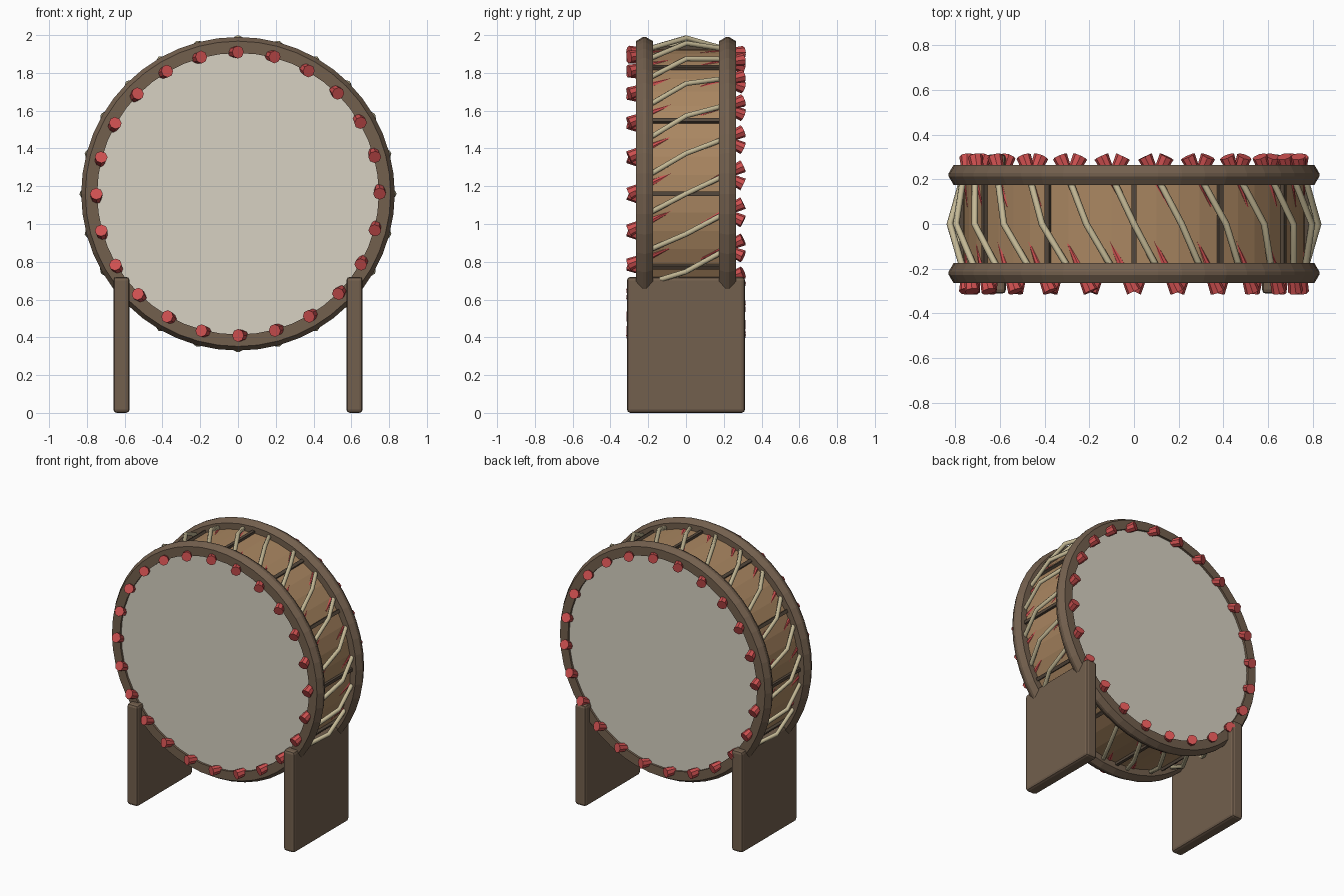
import bpy, bmesh
from math import sin, cos, pi, radians
from mathutils import Vector, Matrix

if "Cube" in bpy.data.objects:
    bpy.data.objects.remove(bpy.data.objects["Cube"])

CZ = 1.16      # drum axis height
N = 48         # sides of the drum
COUNT = 24     # pegs and ropes around the rim


def mat(name, r, g, b):
    m = bpy.data.materials.new(name)
    m.diffuse_color = (r, g, b, 1)
    m.use_nodes = True
    m.node_tree.nodes["Principled BSDF"].inputs["Base Color"].default_value = m.diffuse_color
    return m


DARK = mat("dark_wood", 0.17, 0.115, 0.075)
BAR = mat("seam_wood", 0.09, 0.065, 0.045)
TAN = mat("shell_wood", 0.40, 0.24, 0.12)
HIDE = mat("hide", 0.68, 0.64, 0.54)
RED = mat("red_paint", 0.62, 0.08, 0.08)
ROPE = mat("rope_fibre", 0.55, 0.48, 0.30)


def finish(name, bm, material):
    me = bpy.data.meshes.new(name)
    bmesh.ops.recalc_face_normals(bm, faces=bm.faces)
    bm.to_mesh(me)
    bm.free()
    me.materials.append(material)
    ob = bpy.data.objects.new(name, me)
    bpy.context.collection.objects.link(ob)
    return ob


def polar(r, a, y):
    return Vector((r * cos(a), y, CZ + r * sin(a)))


def lathe(name, profile, material, closed=True):
    """Spin a (radius, y) profile around the drum axis."""
    bm = bmesh.new()
    rows = [[bm.verts.new(polar(r, 2 * pi * i / N, y)) for r, y in profile] for i in range(N)]
    k = len(profile)
    for i in range(N):
        a, b = rows[i], rows[(i + 1) % N]
        for j in range(k if closed else k - 1):
            bm.faces.new((a[j], a[(j + 1) % k], b[(j + 1) % k], b[j]))
    if not closed:  # cap both ends
        bm.faces.new([row[0] for row in rows])
        bm.faces.new([row[-1] for row in rows])
    return finish(name, bm, material)


# Shell and the two drum heads
lathe("shell", [(0.765, -0.22), (0.765, 0.22)], TAN, False)
for name, s in (("front", -1), ("back", 1)):
    lathe(name + "_skin", [(0.755, s * 0.2), (0.755, s * 0.25)], HIDE, False)
    # Rim hoop with a ridged outer edge
    c = s * 0.22
    lathe(name + "_hoop", [(0.745, c - 0.045), (0.808, c - 0.045), (0.83, c - 0.008),
                           (0.83, c + 0.008), (0.808, c + 0.045), (0.745, c + 0.045)], DARK)

# Dark seam bars across the shell
bm = bmesh.new()
for i in range(12):
    a = 2 * pi * i / 12
    m = Matrix.Translation(polar(0.77, a, 0)) @ Matrix.Rotation(-a, 4, 'Y')
    bmesh.ops.create_cube(bm, size=1, matrix=m @ Matrix.Diagonal((0.024, 0.4, 0.022, 1)))
finish("seam_bars", bm, BAR)

# Slanted tapered pegs around both heads
LENGTH = 0.25
for name, s, offset in (("front_pegs", -1, 0), ("back_pegs", 1, 11.25)):
    bm = bmesh.new()
    for i in range(COUNT):
        a = 2 * pi * i / COUNT + radians(offset)
        inward = -s * Vector((-0.48 * sin(a), 1, 0.48 * cos(a))).normalized()
        mid = polar(0.75, a, s * 0.302) + inward * LENGTH / 2
        m = Matrix.Translation(mid) @ inward.to_track_quat('Z', 'Y').to_matrix().to_4x4()
        bmesh.ops.create_cone(bm, cap_ends=True, segments=8, radius1=0.034,
                              radius2=0.007, depth=LENGTH, matrix=m)
    finish(name, bm, RED)

# Tension ropes, bent outward at mid-shell
cu = bpy.data.curves.new("ropes", 'CURVE')
cu.dimensions = '3D'
cu.bevel_depth = 0.015
cu.bevel_resolution = 1
cu.use_fill_caps = True
cu.materials.append(ROPE)
for i in range(COUNT):
    a = 2 * pi * i / COUNT
    sp = cu.splines.new('POLY')
    sp.points.add(2)
    path = (polar(0.765, a - radians(9.5), -0.24), polar(0.825, a, 0),
            polar(0.765, a + radians(8.5), 0.24))
    for p, co in zip(sp.points, path):
        p.co = (*co, 1)
bpy.context.collection.objects.link(bpy.data.objects.new("ropes", cu))

# Side panels of the stand
for name, s in (("left_stand", -1), ("right_stand", 1)):
    bm = bmesh.new()
    m = Matrix.Translation((s * 0.617, 0, 0.36)) @ Matrix.Diagonal((0.086, 0.625, 0.72, 1))
    bmesh.ops.create_cube(bm, size=1, matrix=m)
    ob = finish(name, bm, DARK)
    bev = ob.modifiers.new("soft_edges", 'BEVEL')
    bev.width = 0.018
    bev.segments = 2
